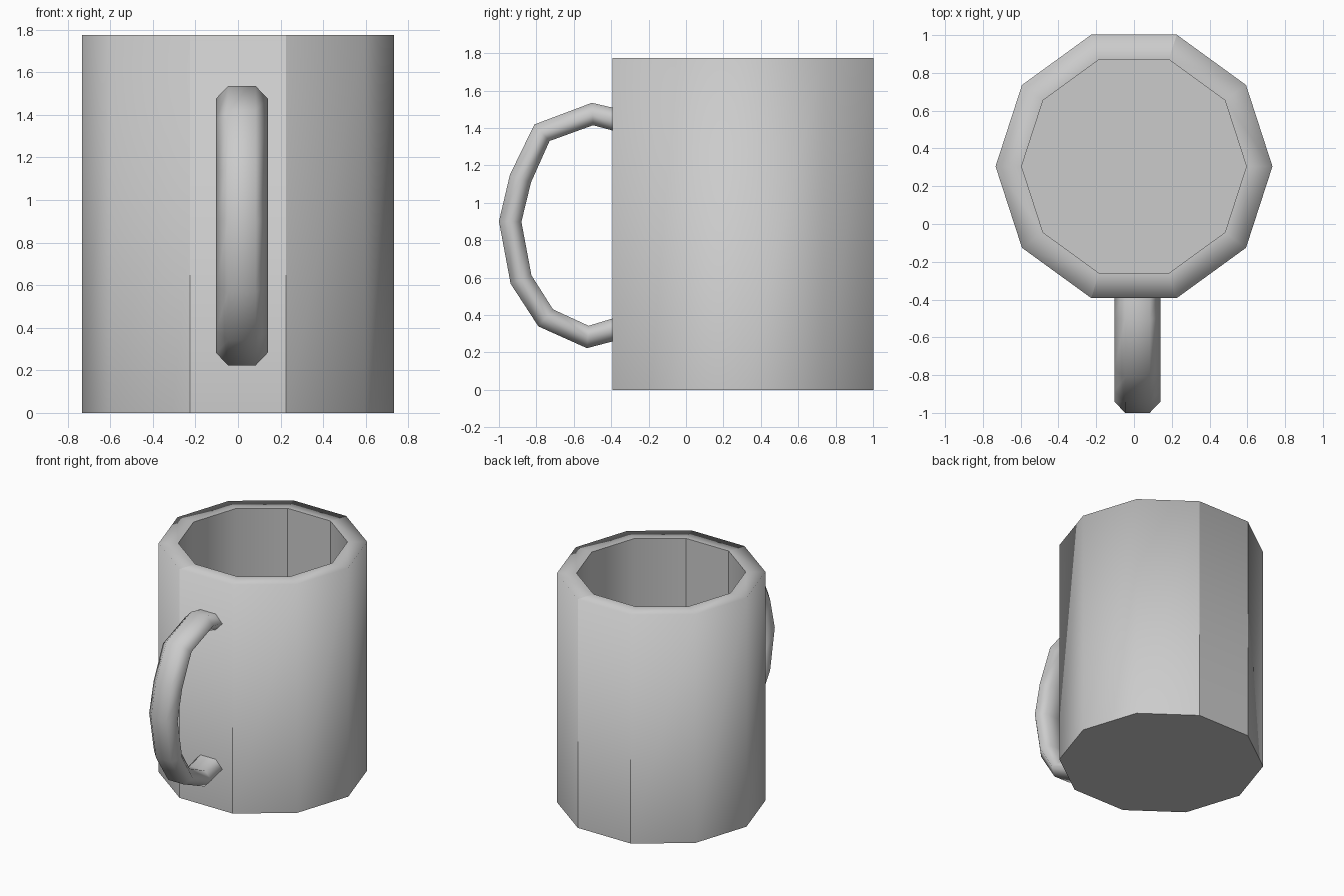
import bpy, bmesh, math
from mathutils import Vector

cube = bpy.data.objects.get("Cube")
if cube:
    bpy.data.objects.remove(cube, do_unlink=True)

grey = bpy.data.materials.new("plain grey")
grey.use_nodes = True
grey.diffuse_color = (0.6, 0.6, 0.6, 1)
grey.node_tree.nodes["Principled BSDF"].inputs["Base Color"].default_value = (0.6, 0.6, 0.6, 1)

SIDES = 10
CENTRE_Y = 0.305
HEIGHT = 1.775


def add_object(name, bm):
    bmesh.ops.recalc_face_normals(bm, faces=bm.faces)
    mesh = bpy.data.meshes.new(name)
    bm.to_mesh(mesh)
    bm.free()
    mesh.materials.append(grey)
    obj = bpy.data.objects.new(name, mesh)
    bpy.context.collection.objects.link(obj)
    return obj


def loft(bm, rings):
    """Skin a list of closed rings of points and cap both ends."""
    loops = [[bm.verts.new(p) for p in ring] for ring in rings]
    for a, b in zip(loops, loops[1:]):
        for i in range(len(a)):
            j = (i + 1) % len(a)
            bm.faces.new((a[i], a[j], b[j], b[i]))
    bm.faces.new(loops[0])
    bm.faces.new(loops[-1])
    return loops


def decagon(radius, z):
    turns = [math.tau * i / SIDES for i in range(SIDES)]
    return [(radius * math.cos(t), CENTRE_Y + radius * math.sin(t), z) for t in turns]


# Mug body: outer wall, flat rim, inner wall and floor
OUTER, INNER, FLOOR = 0.733, 0.595, 0.14
bm = bmesh.new()
loops = loft(bm, [decagon(OUTER, 0), decagon(OUTER, HEIGHT),
                  decagon(INNER, HEIGHT), decagon(INNER, FLOOR)])
for face in bm.faces:
    face.smooth = len(face.verts) == 4
# Crisp base, inner lip and floor; crisp edges beside the front and back panels
for k in (0, 2, 3):
    for i in range(SIDES):
        bm.edges.get((loops[k][i], loops[k][(i + 1) % SIDES])).smooth = False
for i in (2, 3, 7, 8):
    for a, b in zip(loops, loops[1:]):
        bm.edges.get((a[i], b[i])).smooth = False
add_object("mug_body", bm)

# Handle: a wide hexagonal section swept along a bent path
path = [Vector((0.018, y, z)) for y, z in (
    (-0.34, 1.435), (-0.5, 1.475), (-0.77, 1.375), (-0.885, 1.13), (-0.94, 0.9),
    (-0.882, 0.59), (-0.75, 0.385), (-0.525, 0.283), (-0.34, 0.335))]
section = [(0.122, 0), (0.065, 0.06), (-0.065, 0.06),
           (-0.122, 0), (-0.065, -0.06), (0.065, -0.06)]
side = Vector((1, 0, 0))
rings = []
for i, point in enumerate(path):
    before = (point - path[max(i - 1, 0)]).normalized()
    after = (path[min(i + 1, len(path) - 1)] - point).normalized()
    out = (before + after).normalized().cross(side)
    rings.append([point + side * w + out * t for w, t in section])
bm = bmesh.new()
loft(bm, rings)
for face in bm.faces:
    face.smooth = len(face.verts) == 4
add_object("handle", bm)
